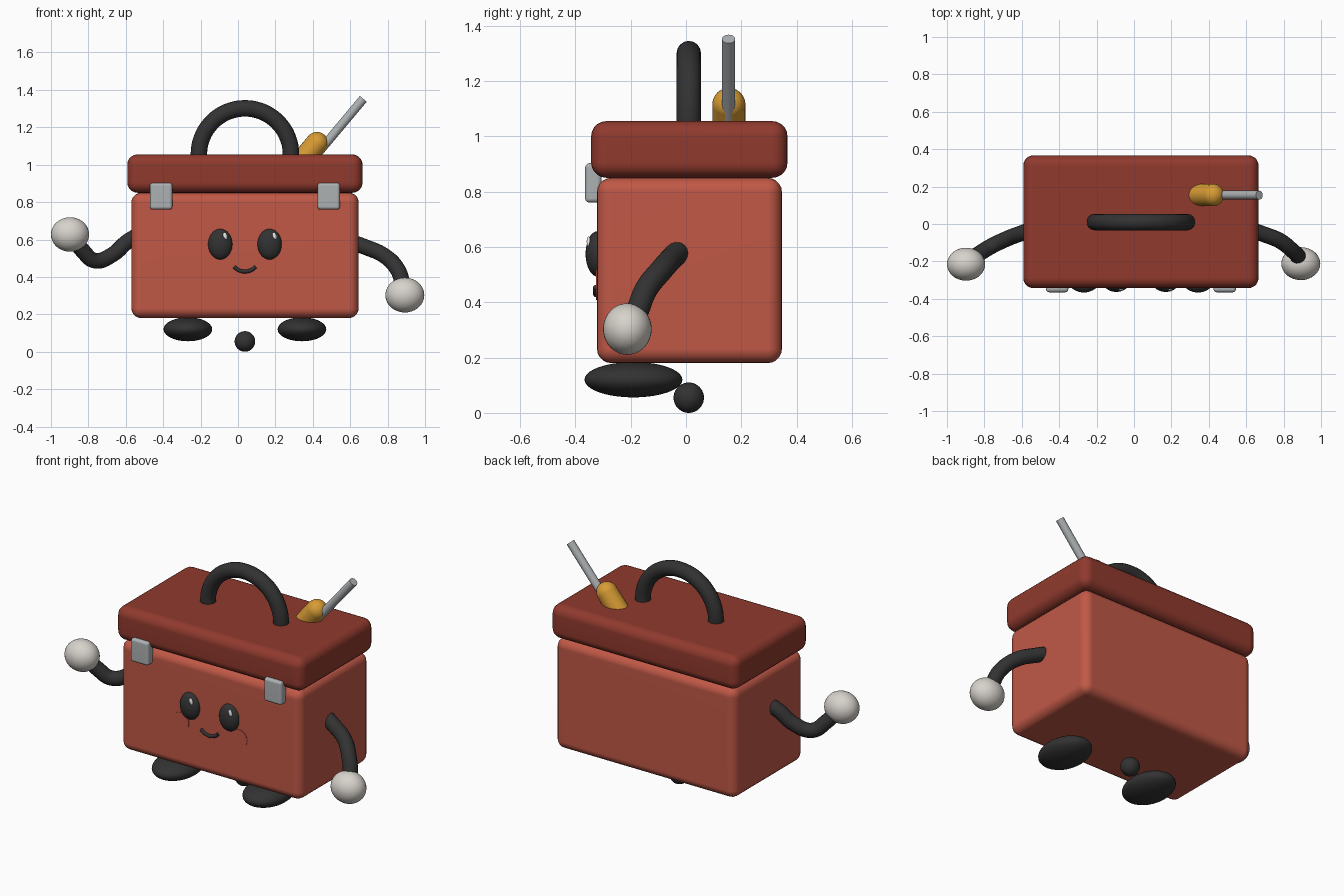
import bpy, bmesh, math
from mathutils import Vector, Matrix

old = bpy.data.objects.get("Cube")
if old:
    bpy.data.objects.remove(old, do_unlink=True)

MID = 0.037  # centre line of the box


def material(name, r, g, b):
    m = bpy.data.materials.new(name)
    m.use_nodes = True
    m.diffuse_color = (r, g, b, 1)
    shader = next(n for n in m.node_tree.nodes if n.type == 'BSDF_PRINCIPLED')
    shader.inputs["Base Color"].default_value = (r, g, b, 1)
    shader.inputs["Roughness"].default_value = 0.6
    return m


RED = material("body red", 0.53, 0.098, 0.062)
DARK_RED = material("lid dark red", 0.28, 0.042, 0.027)
BLACK = material("soft black", 0.032, 0.032, 0.032)
WHITE = material("glove white", 0.68, 0.645, 0.6)
STEEL = material("steel grey", 0.42, 0.44, 0.45)
AMBER = material("amber grip", 0.68, 0.33, 0.035)
SHINE = material("eye shine", 0.9, 0.9, 0.9)


def finish(name, bm, mat):
    mesh = bpy.data.meshes.new(name)
    for f in bm.faces:
        f.smooth = True
    bm.to_mesh(mesh)
    bm.free()
    mesh.materials.append(mat)
    ob = bpy.data.objects.new(name, mesh)
    bpy.context.collection.objects.link(ob)
    return ob


def sharpen(ob):
    bpy.ops.object.select_all(action='DESELECT')
    ob.select_set(True)
    bpy.context.view_layer.objects.active = ob
    bpy.ops.object.shade_smooth_by_angle(angle=math.radians(40))


def rounded_box(name, low, high, radius, mat, segments=5):
    low, high = Vector(low), Vector(high)
    bm = bmesh.new()
    bmesh.ops.create_cube(bm, size=1)
    bmesh.ops.scale(bm, vec=high - low, verts=bm.verts)
    bmesh.ops.translate(bm, vec=(low + high) / 2, verts=bm.verts)
    bmesh.ops.bevel(bm, geom=bm.edges[:], offset=radius, segments=segments,
                    profile=0.5, affect='EDGES')
    ob = finish(name, bm, mat)
    ob.modifiers.new("flat panels", 'WEIGHTED_NORMAL')
    return ob


def ellipsoid(name, centre, radii, mat, tilt=0):
    bm = bmesh.new()
    bmesh.ops.create_uvsphere(bm, u_segments=32, v_segments=20, radius=1)
    bm.transform(Matrix.Translation(centre) @ Matrix.Rotation(tilt, 4, 'Y')
                 @ Matrix.Diagonal((*radii, 1)))
    return finish(name, bm, mat)


def rod(name, start, end, radius, mat):
    start, end = Vector(start), Vector(end)
    axis = end - start
    bm = bmesh.new()
    bmesh.ops.create_cone(bm, cap_ends=True, segments=24, radius1=radius,
                          radius2=radius, depth=axis.length)
    bm.transform(Matrix.Translation((start + end) / 2)
                 @ axis.to_track_quat('Z', 'Y').to_matrix().to_4x4())
    ob = finish(name, bm, mat)
    sharpen(ob)
    return ob


def tube(name, points, radius, mat):
    curve = bpy.data.curves.new(name, 'CURVE')
    curve.dimensions = '3D'
    curve.bevel_depth = radius
    curve.bevel_resolution = 6
    curve.resolution_u = 8
    curve.use_fill_caps = True
    spline = curve.splines.new('BEZIER')
    spline.bezier_points.add(len(points) - 1)
    for bp, p in zip(spline.bezier_points, points):
        bp.co = p
        bp.handle_left_type = bp.handle_right_type = 'AUTO'
    curve.materials.append(mat)
    ob = bpy.data.objects.new(name, curve)
    bpy.context.collection.objects.link(ob)
    bpy.ops.object.select_all(action='DESELECT')
    ob.select_set(True)
    bpy.context.view_layer.objects.active = ob
    bpy.ops.object.convert(target='MESH')
    return ob


def arc(centre, radius, start, end, steps):
    c = Vector(centre)
    angles = [math.radians(start + (end - start) * i / steps) for i in range(steps + 1)]
    return [c + radius * Vector((math.cos(a), 0, math.sin(a))) for a in angles]


# Box and lid
rounded_box("box_body", (-0.57, -0.322, 0.18), (0.645, 0.347, 0.85), 0.052, RED)
rounded_box("box_lid", (-0.592, -0.343, 0.85), (0.666, 0.367, 1.055), 0.055, DARK_RED)

# Carrying handle
tube("carry_handle", arc((MID, 0.01, 1.055), 0.246, -12, 192, 12), 0.044, BLACK)

# Screwdriver poking out of the lid
lean = Vector((math.sin(math.radians(40)), 0, math.cos(math.radians(40))))
grip_top = Vector((0.422, 0.155, 1.115))
rod("screwdriver_grip", grip_top - lean * 0.16, grip_top, 0.06, AMBER)
ellipsoid("screwdriver_grip_end", grip_top, (0.06, 0.06, 0.06), AMBER, math.radians(40))
tip = Vector((0.67, 0.154, 1.352))
rod("screwdriver_shaft", tip - lean * 0.45, tip, 0.024, STEEL)

# Paired parts: latches, eyes, cheeks and feet
for side, s in (("right", -1), ("left", 1)):
    x = MID + s * 0.448
    rounded_box(side + "_latch", (x - 0.06, -0.365, 0.76), (x + 0.06, -0.305, 0.903),
                0.016, STEEL, 3)
    x = MID + s * 0.132
    ellipsoid(side + "_eye", (x, -0.32, 0.575), (0.065, 0.043, 0.082), BLACK)
    ellipsoid(side + "_eye_shine", (x + 0.026, -0.352, 0.619), (0.011, 0.007, 0.02),
              SHINE, math.radians(-15))
    x = MID + s * 0.196
    rod(side + "_cheek", (x, -0.318, 0.464), (x, -0.325, 0.464), 0.055, RED)
    ellipsoid(side + "_foot", (MID + s * 0.305, -0.19, 0.12), (0.13, 0.177, 0.064), BLACK)

# Smile
tube("smile", arc((MID, -0.326, 0.507), 0.078, 222, 318, 6), 0.01, BLACK)

# Small ball under the box
ellipsoid("under_ball", (MID, 0.01, 0.055), (0.055, 0.055, 0.055), BLACK)

# Arms and round hands
tube("right_arm", [(-0.54, -0.025, 0.62), (-0.59, -0.045, 0.59), (-0.67, -0.075, 0.52),
                   (-0.765, -0.12, 0.487), (-0.83, -0.16, 0.54), (-0.89, -0.2, 0.62)],
     0.042, BLACK)
tube("left_arm", [(0.61, -0.025, 0.585), (0.68, -0.05, 0.56), (0.78, -0.09, 0.515),
                  (0.85, -0.145, 0.445), (0.878, -0.175, 0.37), (0.885, -0.2, 0.31)],
     0.042, BLACK)
ellipsoid("right_hand", (-0.898, -0.215, 0.627), (0.102, 0.088, 0.092), WHITE)
ellipsoid("left_hand", (0.892, -0.212, 0.303), (0.104, 0.088, 0.093), WHITE)
